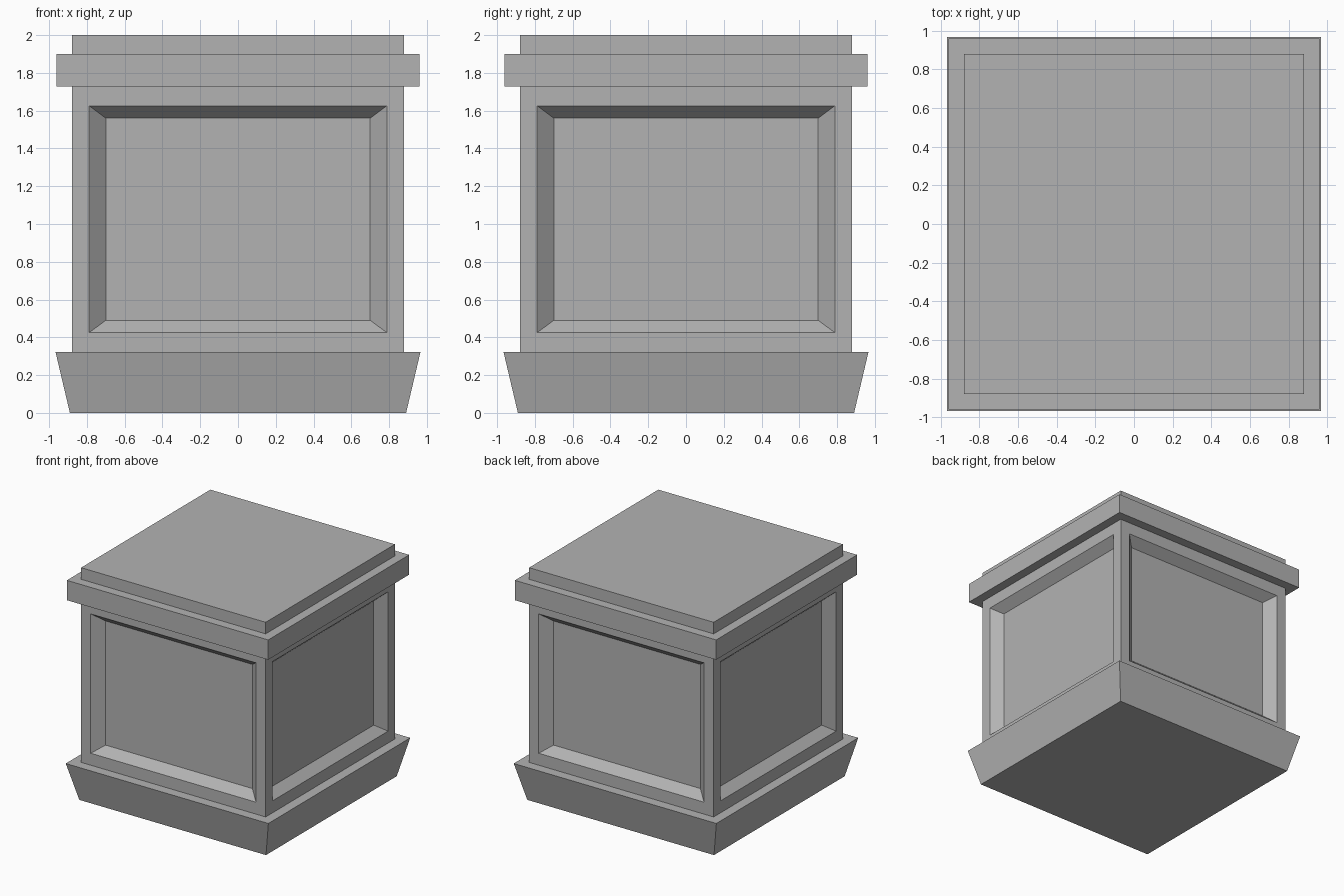
import bpy, bmesh

if "Cube" in bpy.data.objects:
    bpy.data.objects.remove(bpy.data.objects["Cube"])

stone = bpy.data.materials.new("dark_stone")
stone.diffuse_color = (0.45, 0.45, 0.45, 1)
stone.use_nodes = True
stone.node_tree.nodes["Principled BSDF"].inputs["Base Color"].default_value = stone.diffuse_color


def finish(name, bm):
    bmesh.ops.recalc_face_normals(bm, faces=bm.faces)
    mesh = bpy.data.meshes.new(name)
    bm.to_mesh(mesh)
    bm.free()
    mesh.materials.append(stone)
    obj = bpy.data.objects.new(name, mesh)
    bpy.context.collection.objects.link(obj)
    return obj


def block(z0, z1, r0, r1):
    """Square block with half-width r0 at the bottom and r1 at the top."""
    bm = bmesh.new()
    bmesh.ops.create_cube(bm, size=2)
    for v in bm.verts:
        r = r1 if v.co.z > 0 else r0
        v.co.x *= r
        v.co.y *= r
        v.co.z = z1 if v.co.z > 0 else z0
    return bm


def inset_panel(bm, face, half, lo, hi, depth):
    """Inset a side face and place its new rim at the given size and depth."""
    n = face.normal.copy()
    axis = 0 if abs(n.x) > 0.5 else 1
    bmesh.ops.inset_individual(bm, faces=[face], thickness=0.01)
    mid = face.calc_center_median().z
    for v in face.verts:
        v.co[axis] = n[axis] * depth
        v.co[1 - axis] = half if v.co[1 - axis] > 0 else -half
        v.co.z = hi if v.co.z > mid else lo


# Flared base
finish("base", block(0, 0.322, 0.89, 0.966))

# Body with a bevelled recessed panel on each side
body = block(0.322, 1.729, 0.88, 0.88)
body.normal_update()
for side in [f for f in body.faces if abs(f.normal.z) < 0.5]:
    inset_panel(body, side, 0.788, 0.425, 1.626, 0.88)
    inset_panel(body, side, 0.70, 0.49, 1.56, 0.804)
finish("body", body)

# Overhanging cornice and top slab
finish("cornice", block(1.729, 1.90, 0.96, 0.96))
finish("top_slab", block(1.90, 2.0, 0.88, 0.88))
